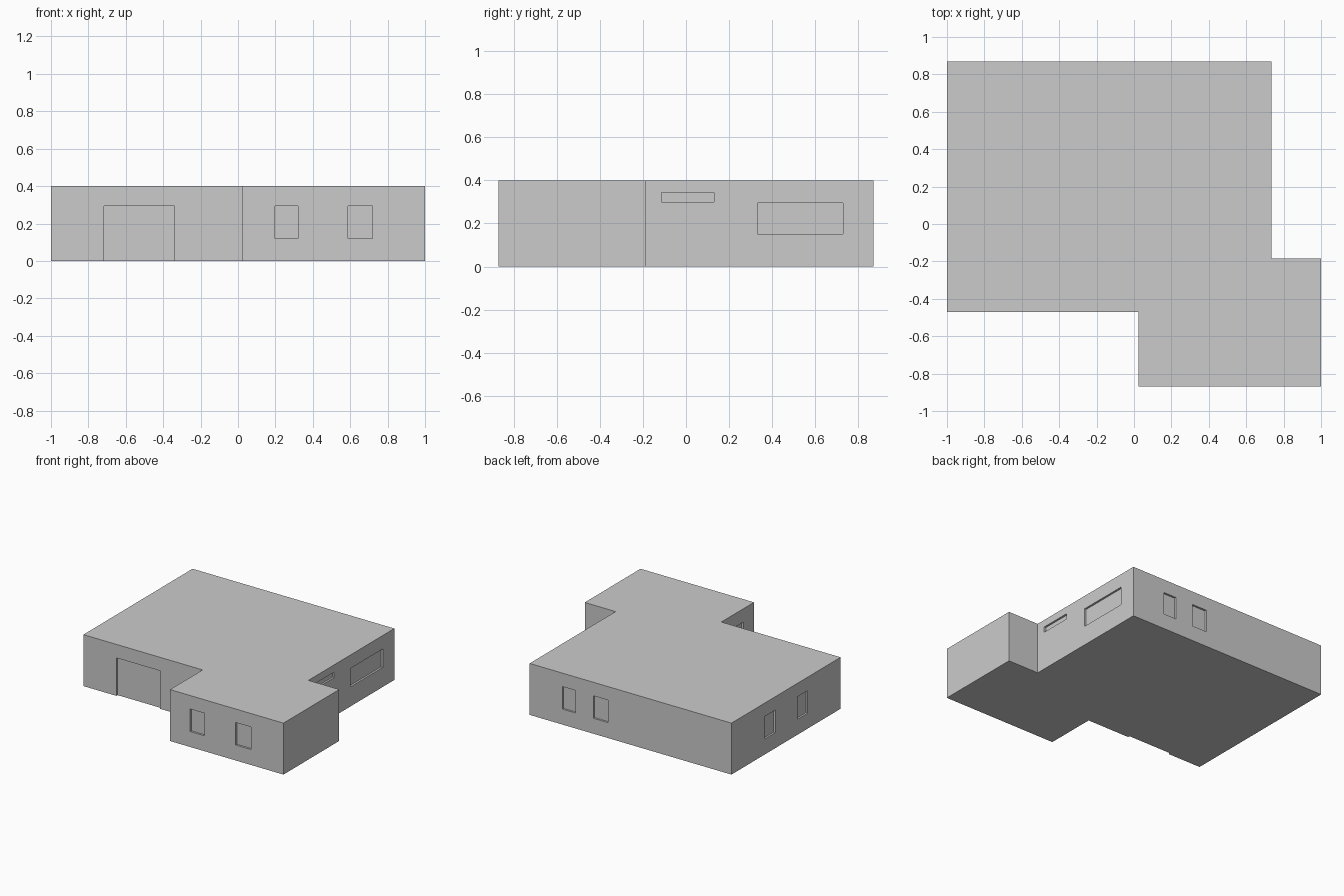
import bpy, bmesh

if "Cube" in bpy.data.objects:
    bpy.data.objects.remove(bpy.data.objects["Cube"])

HEIGHT = 0.4
DEPTH = 0.015   # recess depth of doors and windows


def make_object(name, bm):
    bmesh.ops.recalc_face_normals(bm, faces=bm.faces[:])
    mesh = bpy.data.meshes.new(name)
    bm.to_mesh(mesh)
    bm.free()
    obj = bpy.data.objects.new(name, mesh)
    bpy.context.collection.objects.link(obj)
    return obj


def add_box(bm, lo, hi):
    verts = bmesh.ops.create_cube(bm, size=1)["verts"]
    for v in verts:
        v.co = [(a + b) / 2 + c * (b - a) for a, b, c in zip(lo, hi, v.co)]


# House body: stepped floor plan pulled up to a flat roof
plan = [(-1, -0.47), (0.025, -0.47), (0.025, -0.87), (1, -0.87),
        (1, -0.185), (0.735, -0.185), (0.735, 0.87), (-1, 0.87)]
bm = bmesh.new()
floor = bm.faces.new([bm.verts.new((x, y, 0)) for x, y in plan])
roof = bmesh.ops.extrude_face_region(bm, geom=[floor], use_keep_orig=True)["geom"]
bmesh.ops.translate(bm, vec=(0, 0, HEIGHT),
                    verts=[g for g in roof if isinstance(g, bmesh.types.BMVert)])
house = make_object("house_body", bm)

# Openings: wall axis, wall position, outward sign, span along wall, z range
WIN = (0.12, 0.295)
openings = [
    ("y", -0.47, -1, (-0.716, -0.34), (-0.05, 0.295)),   # front door
    ("y", -0.87, -1, (0.197, 0.322), WIN),               # front wing windows
    ("y", -0.87, -1, (0.589, 0.72), WIN),
    ("y", 0.87, 1, (0.343, 0.453), WIN),                 # back windows
    ("y", 0.87, 1, (0.062, 0.188), WIN),
    ("x", -1, -1, (0.331, 0.46), WIN),                   # left windows
    ("x", -1, -1, (-0.066, 0.062), WIN),
    ("x", 0.735, 1, (0.331, 0.73), (0.152, 0.295)),      # right wide window
    ("x", 0.735, 1, (-0.113, 0.13), (0.30, 0.343)),      # right slot window
    ("x", 0.025, -1, (-0.74, -0.64), WIN),               # wing side window
]
bm = bmesh.new()
for axis, pos, sign, (a, b), (z0, z1) in openings:
    d0, d1 = sorted((pos - sign * DEPTH, pos + sign * 0.05))
    if axis == "x":
        add_box(bm, (d0, a, z0), (d1, b, z1))
    else:
        add_box(bm, (a, d0, z0), (b, d1, z1))
cutters = make_object("opening_cutters", bm)
cutters.hide_render = True
cutters.display_type = 'WIRE'

# Cut the shallow recesses into the walls
mod = house.modifiers.new("openings", 'BOOLEAN')
mod.operation = 'DIFFERENCE'
mod.solver = 'EXACT'
mod.object = cutters
